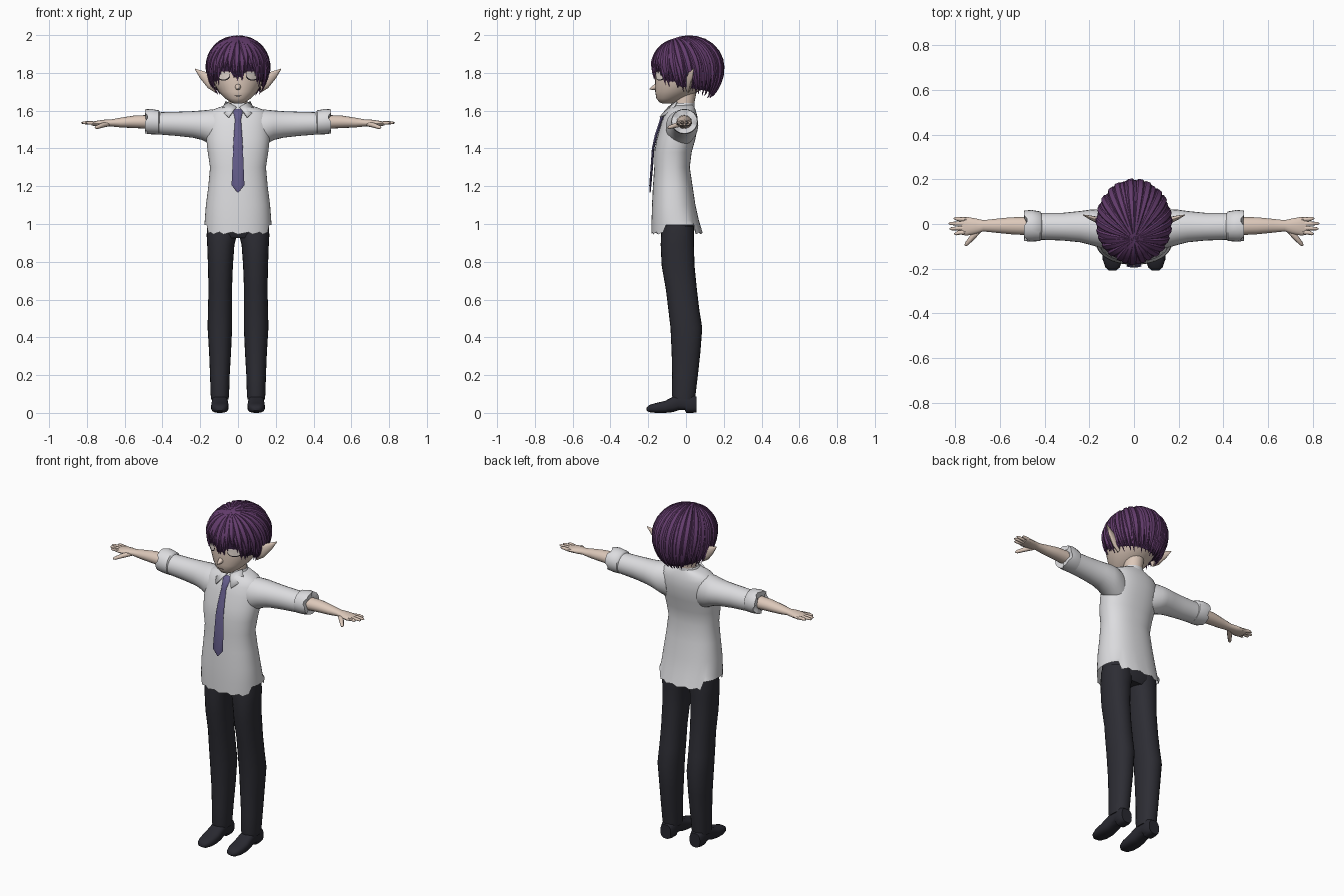
import bpy, bmesh, math, random
from mathutils import Vector

random.seed(4)
cube = bpy.data.objects.get("Cube")
if cube:
    bpy.data.objects.remove(cube, do_unlink=True)


def material(name, r, g, b):
    m = bpy.data.materials.new(name)
    m.use_nodes = True
    m.diffuse_color = (r, g, b, 1)
    bsdf = m.node_tree.nodes["Principled BSDF"]
    bsdf.inputs["Base Color"].default_value = (r, g, b, 1)
    bsdf.inputs["Roughness"].default_value = 0.8
    return m


SHIRT = material("shirt white", .72, .72, .74)
SKIN = material("pale skin", .72, .58, .49)
PANTS = material("trouser charcoal", .026, .026, .034)
SHOE = material("shoe black", .022, .022, .03)
TIE = material("tie violet", .13, .11, .26)
HAIR = material("hair purple", .125, .045, .15)
DARK = material("hair shadow purple", .035, .013, .048)
LASH = material("lash black", .012, .01, .012)
EYE = material("eye white", .78, .7, .64)


def ring(c, u, v, n=24, e=2.0):
    """Closed superellipse around c spanned by u and v."""
    pts = []
    for k in range(n):
        t = math.tau * k / n
        p, q = math.cos(t), math.sin(t)
        pts.append(c + u * math.copysign(abs(p) ** (2 / e), p)
                   + v * math.copysign(abs(q) ** (2 / e), q))
    return pts


def sections(axis, rows, n=24, e=2.0):
    """Rings along an axis; row = position, two centres, two radii."""
    others = {"x": (1, 2), "y": (0, 2), "z": (0, 1)}[axis]
    out = []
    for pos, a, b, ra, rb in rows:
        c, u, v = Vector(), Vector(), Vector()
        c["xyz".index(axis)] = pos
        c[others[0]], c[others[1]] = a, b
        u[others[0]], v[others[1]] = ra, rb
        out.append(ring(c, u, v, n, e))
    return out


def tube(points, radii, n=8):
    pts = [Vector(p) for p in points]
    d = (pts[-1] - pts[0]).normalized()
    u = d.cross(Vector((0, 0, 1))).normalized()
    v = u.cross(d)
    return [ring(p, u * r, v * r, n) for p, r in zip(pts, radii)]


def finish(bm, name, mat, mirror=False, angle=45):
    bmesh.ops.recalc_face_normals(bm, faces=bm.faces)
    me = bpy.data.meshes.new(name)
    bm.to_mesh(me)
    bm.free()
    ob = bpy.data.objects.new(name, me)
    bpy.context.collection.objects.link(ob)
    me.materials.append(mat)
    if mirror:
        ob.modifiers.new("mirror", "MIRROR").use_mirror_merge = False
    bpy.ops.object.select_all(action="DESELECT")
    ob.select_set(True)
    bpy.context.view_layer.objects.active = ob
    bpy.ops.object.shade_smooth_by_angle(angle=math.radians(angle))
    return ob


def loft(name, mat, *strips, mirror=False, caps=(True, True), angle=45):
    """Skin one or more lists of rings into a single object."""
    bm = bmesh.new()
    for rings in strips:
        vs = [[bm.verts.new(p) for p in r] for r in rings]
        n = len(vs[0])
        for a, b in zip(vs, vs[1:]):
            for k in range(n):
                j = (k + 1) % n
                bm.faces.new((a[k], a[j], b[j], b[k]))
        if caps[0]:
            bm.faces.new(vs[0])
        if caps[1]:
            bm.faces.new(vs[-1])
    return finish(bm, name, mat, mirror, angle)


# Shirt body with notched side hem: rows are height, front, back, half width
body = [(.945, -.182, .088, .178), (1.02, -.182, .068, .176), (1.1, -.18, .05, .17),
        (1.2, -.175, .035, .157), (1.3, -.168, .02, .148), (1.38, -.168, .03, .16),
        (1.45, -.155, .05, .168), (1.52, -.135, .062, .168), (1.57, -.118, .06, .162),
        (1.6, -.1, .052, .145), (1.618, -.085, .045, .1), (1.63, -.07, .04, .06)]
rings = sections("z", [(z, 0, (f + b) / 2, w, (b - f) / 2) for z, f, b, w in body], 48, 2.3)
for i, p in enumerate(rings[0]):
    p.z = .995 if -.11 < p.y < .045 else .945 + .006 * (i % 3)
loft("shirt_body", SHIRT, rings, caps=(False, True))

# Sleeves and rolled cuffs
loft("sleeves", SHIRT, sections("x", [
    (.1, -.03, 1.505, .075, .1), (.15, -.022, 1.515, .085, .09), (.19, -.015, 1.523, .08, .078),
    (.24, -.012, 1.527, .07, .07), (.32, -.012, 1.53, .062, .064), (.43, -.01, 1.533, .06, .058)]),
    mirror=True)
cuff = sections("x", [
    (.49, -.008, 1.543, .045, .042), (.492, -.008, 1.543, .068, .064), (.46, -.008, 1.542, .071, .067),
    (.42, -.01, 1.538, .066, .064), (.41, -.01, 1.538, .05, .05)])
for r in cuff[:2]:
    for k, p in enumerate(r):
        p.x -= .012 * (k % 6 > 3)
loft("cuffs", SHIRT, cuff, mirror=True)

# Collar band and flaps
loft("collar_band", SHIRT, sections("z", [
    (1.585, 0, -.03, .09, .075), (1.615, 0, -.022, .072, .066), (1.64, 0, -.015, .06, .06)]),
    caps=(False, False))
bm = bmesh.new()
flap = [(.008, -.088, 1.617), (.062, -.045, 1.645), (.088, -.07, 1.595), (.048, -.135, 1.562)]
bm.faces.new([bm.verts.new(p) for p in flap])
ob = finish(bm, "collar_flaps", SHIRT, mirror=True)
ob.modifiers.new("thickness", "SOLIDIFY").thickness = .008

# Tie
loft("tie", TIE, sections("z", [
    (1.168, 0, -.19, .003, .003), (1.205, 0, -.189, .034, .006), (1.3, 0, -.181, .03, .007),
    (1.4, 0, -.174, .026, .007), (1.47, 0, -.158, .022, .008), (1.55, 0, -.132, .016, .008),
    (1.562, 0, -.126, .018, .012), (1.6, 0, -.102, .026, .012), (1.61, 0, -.09, .018, .008)], 10))

# Trousers
loft("trouser_hips", PANTS, sections("z", [
    (.925, 0, -.045, .14, .07), (.96, 0, -.045, .162, .088), (1.06, 0, -.055, .16, .092)], 32, 2.3))
loft("trouser_legs", PANTS, sections("z", [
    (.07, .096, -.012, .046, .058), (.1, .096, -.012, .049, .063), (.2, .096, -.005, .052, .068),
    (.32, .095, 0, .058, .076), (.45, .096, .002, .065, .084), (.55, .095, -.012, .064, .082),
    (.65, .094, -.024, .062, .082), (.78, .093, -.042, .066, .087), (.89, .091, -.046, .072, .088),
    (.94, .086, -.045, .08, .087), (.99, .083, -.045, .08, .085)], 24, 2.2), mirror=True)

# Shoes: rows are depth, half width, bottom, top
shoe = [(-.208, .016, .012, .028), (-.195, .032, .004, .042), (-.16, .044, 0, .052),
        (-.11, .047, 0, .064), (-.07, .044, .004, .085), (-.04, .042, .014, .098),
        (-.005, .041, .014, .1), (0, .041, 0, .1), (.035, .041, 0, .1), (.055, .034, .003, .085)]
loft("shoes", SHOE, sections("y", [(y, .096, (b + t) / 2, w, (t - b) / 2) for y, w, b, t in shoe],
                             20, 2.7), mirror=True)

# Forearms, fingers and thumbs
loft("forearms_and_palms", SKIN, sections("x", [
    (.44, -.01, 1.54, .042, .038), (.55, -.008, 1.541, .038, .033), (.62, -.008, 1.537, .031, .026),
    (.675, -.008, 1.535, .025, .018), (.71, -.01, 1.534, .035, .018), (.75, -.01, 1.532, .042, .014),
    (.775, -.009, 1.531, .038, .01)], 16), mirror=True)
fingers = []
for y, tip in zip((.022, .002, -.019, -.039), (.808, .83, .826, .806)):
    fingers.append(tube([(.745, y * .9, 1.532), (.785, y, 1.536), (tip - .008, y * 1.12, 1.536),
                         (tip, y * 1.14, 1.536)], (.01, .0095, .007, .002)))
fingers.append(tube([(.69, -.022, 1.53), (.72, -.055, 1.522), (.75, -.09, 1.511), (.757, -.097, 1.509)],
                    (.014, .013, .009, .003)))
loft("fingers", SKIN, *fingers, mirror=True)

# Neck, head, nose and pointed ears
head = [(1.638, 0, -.1, .02, .025), (1.645, 0, -.096, .04, .045), (1.665, 0, -.083, .068, .074),
        (1.7, 0, -.05, .102, .113), (1.75, 0, -.026, .13, .138), (1.8, 0, -.01, .14, .153),
        (1.86, 0, 0, .138, .155), (1.93, 0, 0, .1, .12), (1.96, 0, 0, .04, .05)]
loft("head", SKIN, sections("z", head, 32))
loft("neck", SKIN, sections("z", [(1.57, 0, -.015, .055, .055), (1.63, 0, -.01, .05, .052),
                                  (1.72, 0, 0, .055, .06)]))
loft("nose", SKIN, tube([(0, -.15, 1.728), (0, -.178, 1.719), (0, -.194, 1.714)], (.02, .01, .002)))
loft("ears", SKIN, sections("x", [
    (.12, .012, 1.74, .016, .045), (.16, .018, 1.76, .015, .04), (.178, .022, 1.775, .013, .032),
    (.2, .03, 1.792, .009, .022), (.228, .04, 1.82, .002, .003)], 12), mirror=True)


def face_y(x, z):
    """Depth of the face surface at x, z."""
    for a, b in zip(head, head[1:]):
        if a[0] <= z <= b[0]:
            f = (z - a[0]) / (b[0] - a[0])
            cy, rx, ry = (a[i] + (b[i] - a[i]) * f for i in (2, 3, 4))
            return cy - ry * math.sqrt(max(0, 1 - (x / rx) ** 2))


def face_plate(name, mat, x, z, rx, rz, lift, mirror=False):
    bm = bmesh.new()
    rim = ring(Vector((x, 0, z)), Vector((rx, 0, 0)), Vector((0, 0, rz)), 20)
    vs = [bm.verts.new((p.x, face_y(p.x, p.z) - lift, p.z)) for p in rim]
    mid = bm.verts.new((x, face_y(x, z) - lift, z))
    for k in range(len(vs)):
        bm.faces.new((mid, vs[k - 1], vs[k]))
    finish(bm, name, mat, mirror)


# Eyes and mouth
face_plate("eye_lashes", LASH, .077, 1.785, .036, .026, .003, True)
face_plate("eyes", EYE, .077, 1.79, .033, .025, .005, True)
face_plate("mouth", LASH, 0, 1.678, .02, .002, .003)

# Hair: strands sweep over an ellipsoid from a crown set forward
MID = Vector((0, .008, 1.83))


def hair_end(a):
    d = abs(math.degrees((a + math.pi) % math.tau - math.pi))
    if d < 12:
        return 1.755
    if d < 40:
        return 1.79
    if d < 68:
        return 1.735
    return 1.71 - .05 * (d - 68) / 112


def hair_point(a, t, end, scale):
    top = math.pi / 2
    phi = top + (math.asin((end - MID.z) / .23) - top) * t
    v = Vector((math.sin(a) * math.cos(phi), -math.cos(a) * math.cos(phi) - .45 * (1 - t), math.sin(phi)))
    v.normalize()
    rz = .165 if v.z > 0 else .23
    return MID + Vector((v.x * .164, v.y * .188, v.z * rz)) * scale


STEPS = 12
cap = []
for s in range(STEPS + 2):
    t, scale = min(s / STEPS, 1), .94 if s <= STEPS else .74
    cap.append([hair_point(math.tau * k / 48, max(t, .01), hair_end(math.tau * k / 48) + .015, scale)
                for k in range(48)])
loft("hair_cap", DARK, cap)


def lock(a, end, scale, width):
    rings = []
    for s in range(STEPS + 1):
        t = s / STEPS
        p = hair_point(a, t, end, scale)
        step = hair_point(a, t + .02, end, scale) - hair_point(a, t - .02, end, scale)
        out = (p - MID).normalized()
        side = step.cross(out).normalized()
        w = min(1, .15 + 2 * t) * min(1, 3.5 * (1 - t)) + .03
        rings.append(ring(p, side * width * w, out * .013 * min(1, w + .1), 6))
    return rings


for name, count, scale, width, rise in (("hair_under_locks", 40, .95, .019, 0),
                                        ("hair_top_locks", 25, .98, .02, .02)):
    locks = []
    for i in range(count):
        a = math.tau * (i + random.uniform(-.2, .2)) / count
        locks.append(lock(a, hair_end(a) + rise + random.uniform(-.015, .015), scale, width))
    loft(name, HAIR, *locks, angle=35)
